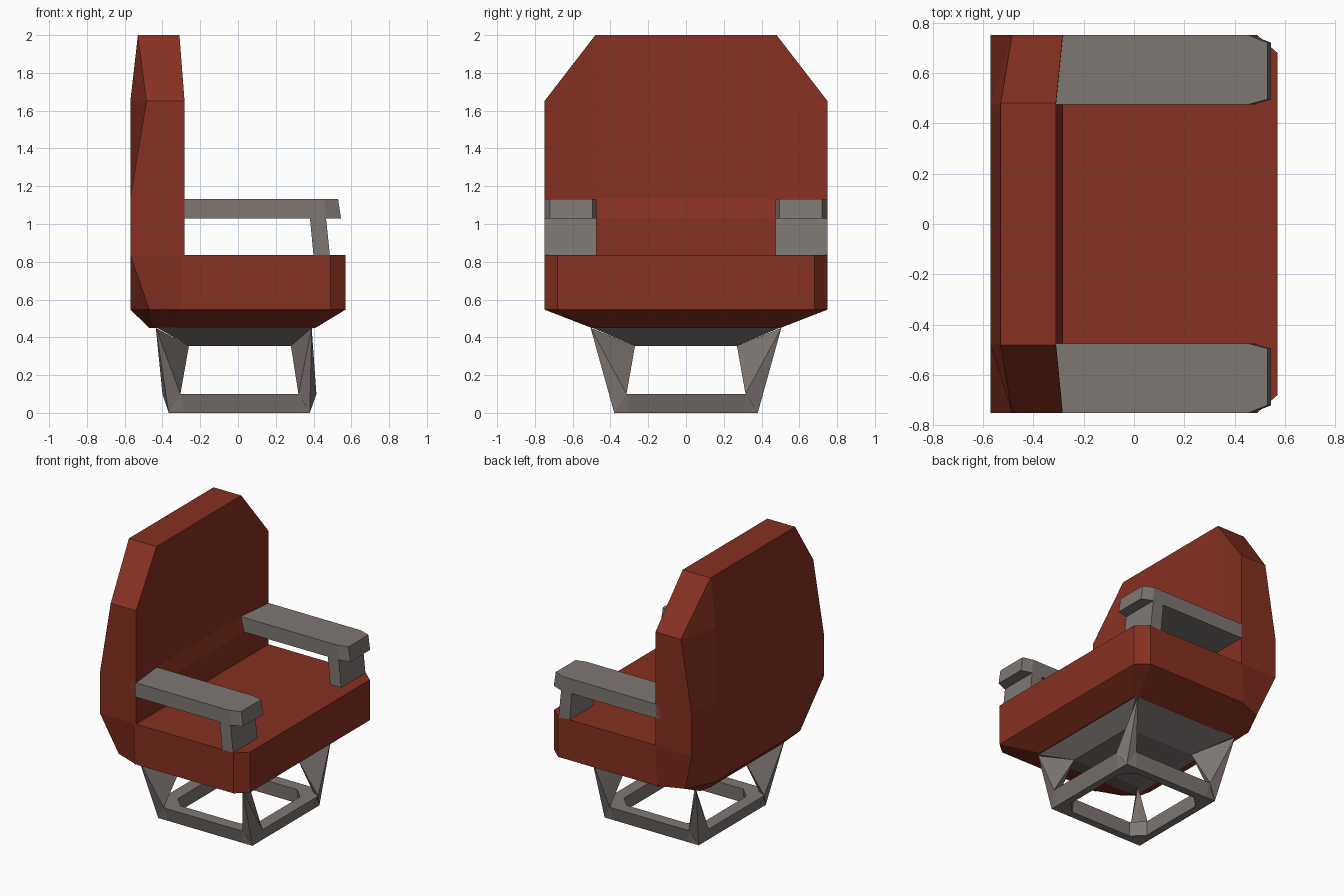
import bpy, bmesh

if "Cube" in bpy.data.objects:
    bpy.data.objects.remove(bpy.data.objects["Cube"])


def material(name, color):
    m = bpy.data.materials.new(name)
    m.diffuse_color = (*color, 1)
    m.use_nodes = True
    m.node_tree.nodes["Principled BSDF"].inputs["Base Color"].default_value = m.diffuse_color
    return m


RED = material("red_upholstery", (0.24, 0.03, 0.015))
GREY = material("grey_frame", (0.21, 0.185, 0.172))


def finish(name, bm, mat):
    bmesh.ops.remove_doubles(bm, verts=bm.verts, dist=0.0005)
    bmesh.ops.recalc_face_normals(bm, faces=bm.faces)
    mesh = bpy.data.meshes.new(name)
    bm.to_mesh(mesh)
    bm.free()
    mesh.materials.append(mat)
    ob = bpy.data.objects.new(name, mesh)
    bpy.context.collection.objects.link(ob)


def loft(name, rows, mat, ring=False):
    """Join loops of equal length; ring=True closes the last loop to the first."""
    bm = bmesh.new()
    loops = [[bm.verts.new(p) for p in row] for row in rows]
    n = len(loops[0])
    pairs = list(zip(loops, loops[1:]))
    if ring:
        pairs.append((loops[-1], loops[0]))
    else:
        bm.faces.new(loops[0])
        bm.faces.new(loops[-1])
    for a, b in pairs:
        for i in range(n):
            j = (i + 1) % n
            bm.faces.new((a[i], a[j], b[j], b[i]))
    finish(name, bm, mat)


def hull(name, points, mat):
    bm = bmesh.new()
    for p in points:
        bm.verts.new(p)
    bmesh.ops.convex_hull(bm, input=bm.verts)
    finish(name, bm, mat)


def rect(x0, x1, y, z):
    return [(x0, -y, z), (x1, -y, z), (x1, y, z), (x0, y, z)]


def corner_loop(x0, x1, y, z, out, cx, cy):
    """Rectangle with three points per corner; the corner point is offset by out."""
    pts = []
    for sx, sy, flip in ((1, 1, 0), (-1, 1, 1), (-1, -1, 0), (1, -1, 1)):
        x = x1 if sx > 0 else x0
        trio = [(x, sy * (y - cy), z), (x - sx * out, sy * (y - out), z), (x - sx * cx, sy * y, z)]
        pts += trio[::-1] if flip else trio
    return pts


# Backrest with slightly hollow upper front. Per row: z, front x at sides, front x at centre,
# front half width, back x at sides, back half width, back x at centre, centre half width
back = [(0.45, -0.283, -0.283, 0.50, -0.45, 0.48, -0.47, 0.40),
        (0.547, -0.283, -0.283, 0.75, -0.47, 0.68, -0.57, 0.48),
        (0.837, -0.283, -0.283, 0.75, -0.57, 0.75, -0.57, 0.48),
        (1.03, -0.283, -0.283, 0.75, -0.57, 0.75, -0.57, 0.48),
        (1.135, -0.283, -0.31, 0.75, -0.57, 0.75, -0.57, 0.48),
        (1.65, -0.283, -0.31, 0.75, -0.485, 0.75, -0.57, 0.48),
        (2.00, -0.31, -0.31, 0.48, -0.53, 0.48, -0.53, 0.475)]
loft("backrest", [[(f, -w, z), (g, -v, z), (g, v, z), (f, w, z),
                   (s, u, z), (c, v, z), (c, -v, z), (s, -u, z)]
                  for z, f, g, w, s, u, c, v in back], RED)

# Seat cushion: z, back x, bevel start x, front x, half width, front half width
seat = [(0.45, -0.30, 0.38, 0.41, 0.50, 0.47),
        (0.547, -0.30, 0.49, 0.57, 0.75, 0.68),
        (0.837, -0.30, 0.49, 0.57, 0.75, 0.68)]
loft("seat", [[(a, -w, z), (b, -w, z), (f, -v, z), (f, v, z), (b, w, z), (a, w, z)]
              for z, a, b, f, w, v in seat], RED)

# Armrests with chamfered tips, and their front posts
for side, s in (("right", -1), ("left", 1)):
    loft(f"{side}_armrest",
         [[(-0.33, s * 0.475, z), (t - 0.075, s * 0.475, z), (t, s * 0.495, z),
           (t, s * 0.72, z), (t - 0.075, s * 0.75, z), (-0.33, s * 0.75, z)]
          for z, t in ((1.03, 0.545), (1.133, 0.53))], GREY)
    loft(f"{side}_arm_post",
         [[(a, s * 0.475, z), (b, s * 0.475, z), (b, s * 0.75, z), (a, s * 0.75, z)]
          for z, a, b in ((0.83, 0.40, 0.487), (1.04, 0.38, 0.465))], GREY)

# Tapered plate under the seat
loft("under_plate", [rect(-0.26, 0.28, 0.27, 0.355), rect(-0.43, 0.40, 0.50, 0.452)], GREY)

# Floor frame with cut inner corners
loft("floor_frame", [corner_loop(-0.367, 0.38, 0.38, 0, 0, 0.08, 0.08),
                     corner_loop(-0.40, 0.415, 0.407, 0.10, 0.025, 0.095, 0.092),
                     corner_loop(-0.31, 0.325, 0.32, 0.10, 0.04, 0.08, 0.08),
                     corner_loop(-0.315, 0.33, 0.325, 0, 0.04, 0.08, 0.08)],
     GREY, ring=True)

# Wedge legs: a blade at the plate, widening to a triangle on the floor frame
for end, d, top_x, low_x, foot_x, in_top, in_low in (
        ("back", -1, 0.435, 0.40, 0.367, 0.26, 0.305),
        ("front", 1, 0.39, 0.415, 0.38, 0.28, 0.32)):
    for side, s in (("right", -1), ("left", 1)):
        pts = [(top_x, 0.505, 0.45), (in_top, 0.27, 0.355),
               (low_x, 0.315, 0.10), (in_low, 0.407, 0.10), (foot_x, 0.38, 0.0)]
        hull(f"{end}_{side}_leg", [(d * x, s * y, z) for x, y, z in pts], GREY)
